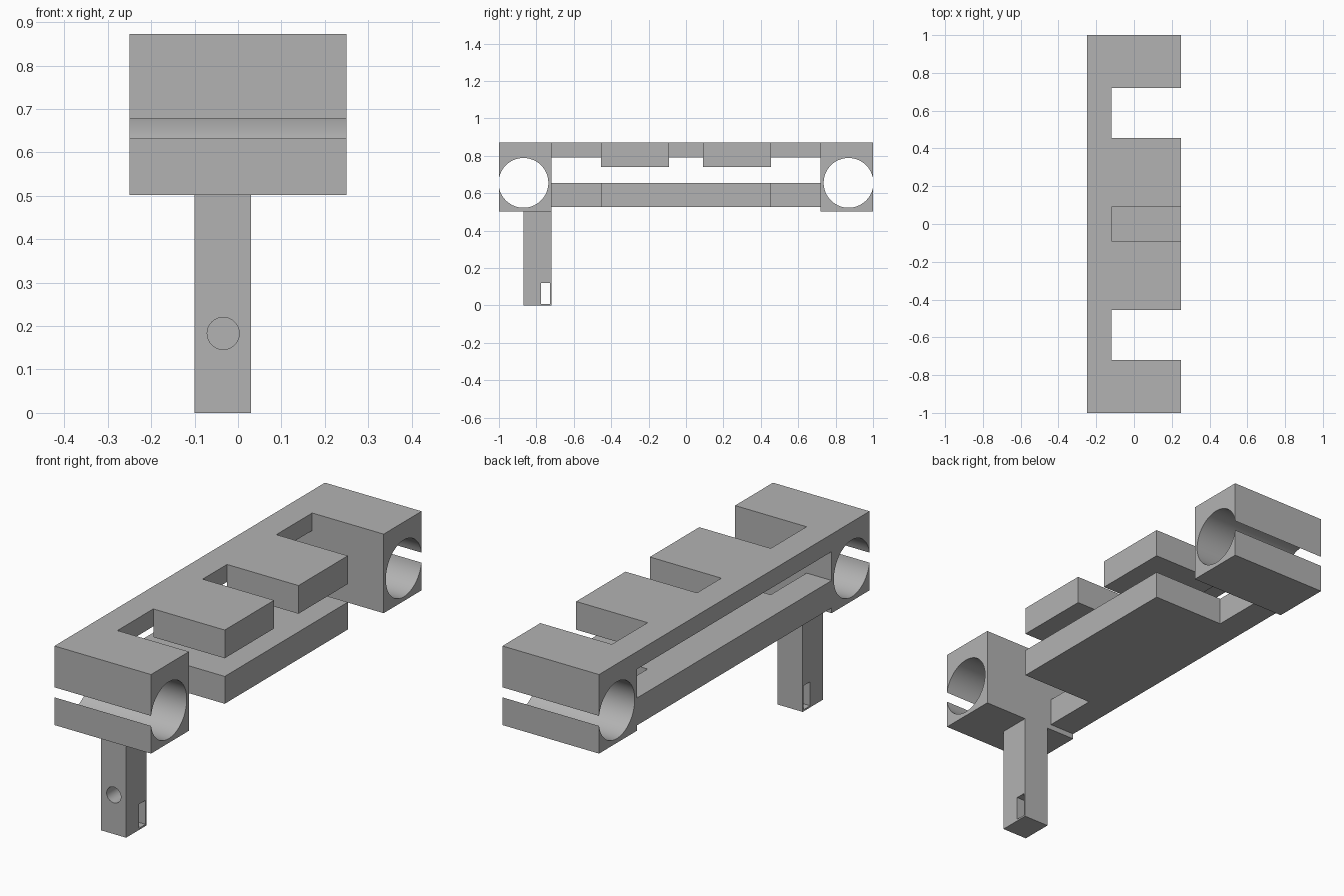
import bpy
import bmesh
import math
from mathutils import Vector

if "Cube" in bpy.data.objects:
    bpy.data.objects.remove(bpy.data.objects["Cube"])

grey = bpy.data.materials.new("plain_grey")
grey.use_nodes = True
colour = (0.45, 0.45, 0.45, 1)
grey.diffuse_color = colour
grey.node_tree.nodes["Principled BSDF"].inputs["Base Color"].default_value = colour

# Shared dimensions
LEFT, RIGHT, NOTCH = -0.25, 0.25, -0.12
BASE, TOP = 0.502, 0.872
INNER = 0.72                      # inner face of the end blocks
TAB_OUT, TAB_IN = 0.455, 0.09
BORE_Y, BORE_Z, BORE_R = 0.869, 0.655, 0.133
SLOT = 0.0235                     # half height of the end slot


def prism(name, points, direction):
    """Extrude a closed 3D outline along a direction."""
    bm = bmesh.new()
    face = bm.faces.new([bm.verts.new(p) for p in points])
    ext = bmesh.ops.extrude_face_region(bm, geom=[face])
    moved = [v for v in ext["geom"] if isinstance(v, bmesh.types.BMVert)]
    bmesh.ops.translate(bm, verts=moved, vec=Vector(direction))
    bmesh.ops.recalc_face_normals(bm, faces=bm.faces)
    mesh = bpy.data.meshes.new(name)
    bm.to_mesh(mesh)
    bm.free()
    mesh.materials.append(grey)
    obj = bpy.data.objects.new(name, mesh)
    bpy.context.collection.objects.link(obj)
    return obj


def box(name, x, y, z):
    outline = [(x[0], y[0], z[0]), (x[1], y[0], z[0]),
               (x[1], y[1], z[0]), (x[0], y[1], z[0])]
    return prism(name, outline, (0, 0, z[1] - z[0]))


def smooth(obj):
    bpy.ops.object.select_all(action="DESELECT")
    obj.select_set(True)
    bpy.context.view_layer.objects.active = obj
    bpy.ops.object.shade_smooth_by_angle(angle=math.radians(30))


def cut(obj, cutter):
    mod = obj.modifiers.new("cut", "BOOLEAN")
    mod.operation = "DIFFERENCE"
    mod.solver = "EXACT"
    mod.object = cutter
    bpy.context.view_layer.objects.active = obj
    bpy.ops.object.modifier_apply(modifier=mod.name)
    bpy.data.objects.remove(cutter)


# End blocks: a bore whose wall opens through the outer face as a slot
def end_block(name, side):
    gap = math.asin(SLOT / BORE_R)
    steps = 64
    outline = [(1, BORE_Z - SLOT), (1, BASE), (INNER, BASE),
               (INNER, TOP), (1, TOP), (1, BORE_Z + SLOT)]
    for i in range(1, steps):
        a = gap + (2 * math.pi - 2 * gap) * i / steps
        outline.append((BORE_Y + BORE_R * math.cos(a), BORE_Z + BORE_R * math.sin(a)))
    block = prism(name, [(LEFT, side * y, z) for y, z in outline], (RIGHT - LEFT, 0, 0))
    smooth(block)


end_block("front_clamp_block", -1)
end_block("back_clamp_block", 1)

# Upper rail and its two thicker tabs
box("upper_rail", (LEFT, NOTCH), (-INNER, INNER), (0.79, TOP))
box("front_tab", (NOTCH, RIGHT), (-TAB_OUT, -TAB_IN), (0.74, TOP))
box("back_tab", (NOTCH, RIGHT), (TAB_IN, TAB_OUT), (0.74, TOP))

# Lower plate, notched at both ends
plan = [(LEFT, -INNER), (NOTCH, -INNER), (NOTCH, -TAB_OUT), (RIGHT, -TAB_OUT),
        (RIGHT, TAB_OUT), (NOTCH, TAB_OUT), (NOTCH, INNER), (LEFT, INNER)]
prism("lower_plate", [(x, y, 0.527) for x, y in plan], (0, 0, 0.128))

# Leg with a cross slot and a blind round hole in front
leg = box("leg", (-0.1, 0.03), (-0.87, -INNER), (0, BASE))
cut(leg, box("slot_cutter", (-0.2, 0.2), (-0.775, -0.727), (0.008, 0.12)))
ring = [(-0.034 + 0.037 * math.cos(i * math.pi / 16), -0.9,
         0.183 + 0.037 * math.sin(i * math.pi / 16)) for i in range(32)]
cut(leg, prism("hole_cutter", ring, (0, 0.13, 0)))
smooth(leg)
